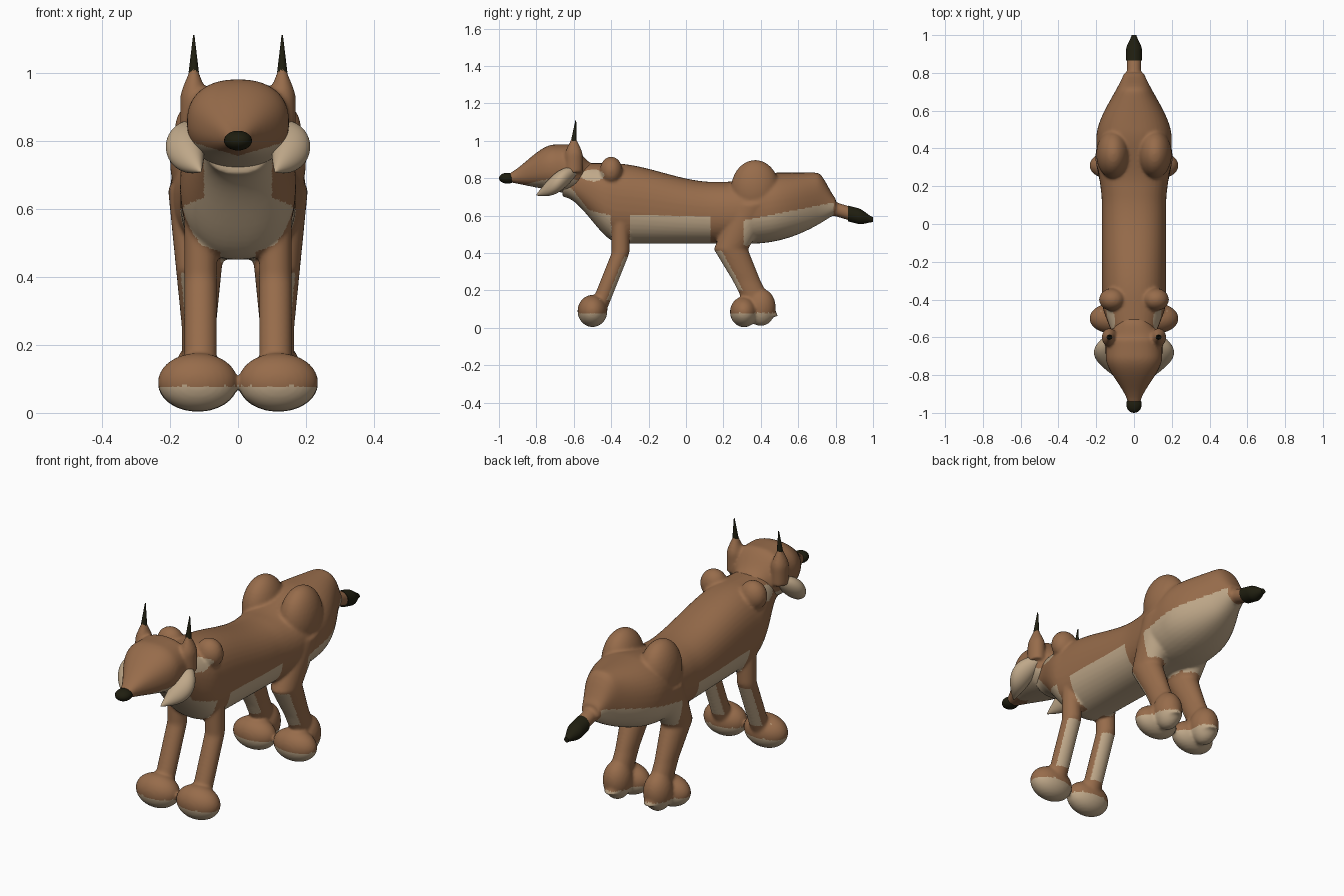
import bpy
import bmesh
from math import cos, sin, pi, copysign
from mathutils import Matrix

if "Cube" in bpy.data.objects:
    bpy.data.objects.remove(bpy.data.objects["Cube"])


def material(name, red, green, blue):
    mat = bpy.data.materials.new(name)
    mat.use_nodes = True
    color = (red, green, blue, 1)
    mat.diffuse_color = color
    mat.node_tree.nodes["Principled BSDF"].inputs["Base Color"].default_value = color
    return mat


brown = material("brown fur", .31, .15, .07)
cream = material("cream fur", .52, .39, .25)
black = material("black", .014, .013, .005)


def ease(start, end, value):
    """Smooth ramp from zero at start to one at end."""
    t = min(max((value - start) / (end - start), 0), 1)
    return t * t * (3 - 2 * t)


def loft(bm, start, end, shape, axis="y", side=1, power=2, sides=40, steps=40):
    """Sweep along an axis; shape(position) gives x, other centre, x radius, other radius."""
    def rounded(value):
        return copysign(abs(value) ** (2 / power), value)

    rings = []
    for step in range(steps + 1):
        place = start + (end - start) * step / steps
        x, other, x_radius, other_radius = shape(place)
        ring = []
        for k in range(sides):
            angle = 2 * pi * k / sides
            u = side * (x + x_radius * rounded(cos(angle)))
            v = other + other_radius * rounded(sin(angle))
            ring.append(bm.verts.new((u, place, v) if axis == "y" else (u, v, place)))
        rings.append(ring)
    for low, high in zip(rings, rings[1:]):
        for k in range(sides):
            bm.faces.new((low[k - 1], low[k], high[k], high[k - 1]))
    bm.faces.new(rings[0])
    bm.faces.new(rings[-1])


def ball(bm, center, radii, side=1):
    x, y, z = center
    matrix = Matrix.Translation((side * x, y, z)) @ Matrix.Diagonal((*radii, 1))
    bmesh.ops.create_uvsphere(bm, u_segments=28, v_segments=18, radius=1, matrix=matrix)


def finish(bm, name, materials, rule=None):
    """Make the object; parts given a colour rule are first fused into one skin."""
    bmesh.ops.recalc_face_normals(bm, faces=bm.faces)
    mesh = bpy.data.meshes.new(name)
    bm.to_mesh(mesh)
    bm.free()
    part = bpy.data.objects.new(name, mesh)
    bpy.context.collection.objects.link(part)
    bpy.ops.object.select_all(action="DESELECT")
    part.select_set(True)
    bpy.context.view_layer.objects.active = part
    if rule:
        fuse = part.modifiers.new("fuse", "REMESH")
        fuse.mode, fuse.voxel_size = "VOXEL", .008
        soften = part.modifiers.new("soften", "SMOOTH")
        soften.factor, soften.iterations = .5, 6
        for modifier in ("fuse", "soften"):
            bpy.ops.object.modifier_apply(modifier=modifier)
    part.data.materials.clear()
    for mat in materials:
        part.data.materials.append(mat)
    if rule:
        for face in part.data.polygons:
            face.material_index = int(rule(face.center, face.normal))
    bpy.ops.object.shade_smooth_by_angle(angle=pi / 3)


# Cross-section rules
def torso(y):
    bottom = .45 + .25 * ease(-.35, -.66, y) + .8 * max(0, y - .35) ** 2
    top = .88 - .1 * ease(-.4, .15, y) + .05 * ease(.2, .5, y) - .15 * ease(.7, .82, y)
    width = .1 + .07 * ease(-.66, -.4, y) + .03 * ease(.1, .4, y) - .17 * ease(.45, .9, y)
    return 0, (bottom + top) / 2, width, (top - bottom) / 2


def head(y):
    bottom = .72 + .2 * abs(y + .65)
    top = .98 - .17 * ease(-.7, -1, y) - .1 * ease(-.62, -.5, y)
    width = .03 + .12 * ease(-.97, -.7, y) - .07 * ease(-.62, -.5, y)
    return 0, (bottom + top) / 2, width, (top - bottom) / 2


def fore_leg(z):
    return .11, -.35 - .4 * max(0, .4 - z), .048, .048


def hind_leg(z):
    flare = max(0, z - .25)
    return .115, .24 + .5 * abs(.42 - z), .05 + flare / 10, .074 + flare / 10


def tail_base(y):
    radius = .038 + .2 * max(0, .8 - y)
    return 0, .61 + .3 * (.88 - y), radius, radius


def tail_end(y):
    radius = .042 - .03 * ease(.92, 1.01, y)
    return 0, .61 - .25 * (y - .87), radius, radius


def ear(z):
    radius = .04 - .03 * ease(.92, 1.03, z)
    return .13, -.6, radius, 1.2 * radius


def tuft(z):
    radius = .002 + .12 * (1.11 - z)
    return .13, -.6 + (z - 1) / 10, radius, radius


def cheek(y):
    swell = sin(pi * (y + .8) / .24)
    radius = .003 + .054 * swell
    return .11 + .045 * swell, .71 + .6 * (y + .8), radius, radius


# Colour rules: true means cream
def body_rule(center, normal):
    x, y, z = abs(center.x), center.y, center.z
    if z < .08:  # soles
        return True
    if z < .44:  # stripes behind the fore legs and before the hind legs
        if y < 0:
            return .15 < z < .38 and normal.y > .55
        return .2 < z < .41 and normal.y < -.45
    if (y + .5) ** 2 + 4 * (z - .815) ** 2 < .004 and x > .05:  # neck patch
        return True
    if y < -.4:  # chest
        return z < .5 - y / 4 or (x < .1 and z < .76)
    if y < -.3 or .13 < y < .31:  # tops of the legs
        return x < .05 and z < .6
    if y < .2:  # belly
        return z < .6
    return z < .575 + (y - .31) / 5 and y < .79


def head_rule(center, normal):
    return center.z < .755 + .3 * abs(center.x)


# Body
body = bmesh.new()
loft(body, -.66, .8, torso, power=2.3, steps=80)
loft(body, .72, .89, tail_base)
for side in (-1, 1):
    loft(body, .06, .64, fore_leg, "z", side)
    loft(body, .06, .66, hind_leg, "z", side)
    ball(body, (.118, -.5, .09), (.118, .08, .086), side)  # front paw
    ball(body, (.118, .31, .085), (.118, .075, .082), side)  # hind paw
    ball(body, (.118, .4, .11), (.07, .08, .1), side)  # heel
    ball(body, (.11, .37, .74), (.09, .13, .157), side)  # haunch
    ball(body, (.115, -.4, .84), (.07, .06, .075), side)  # shoulder
finish(body, "body", [brown, cream], body_rule)

# Head and ears
skull = bmesh.new()
loft(skull, -.95, -.5, head, power=2.3)
for side in (-1, 1):
    loft(skull, .83, 1.03, ear, "z", side)
finish(skull, "head", [brown, cream], head_rule)

# Nose and tail tip
nose = bmesh.new()
ball(nose, (0, -.955, .8), (.041, .045, .029))
finish(nose, "nose", [black])
tip = bmesh.new()
loft(tip, .865, 1, tail_end)
finish(tip, "tail_tip", [black])

# Cheek ruffs and ear tufts
for side, label in ((1, "left"), (-1, "right")):
    ruff = bmesh.new()
    loft(ruff, -.8, -.56, cheek, side=side)
    finish(ruff, label + "_cheek", [cream])
    spike = bmesh.new()
    loft(spike, 1, 1.11, tuft, "z", side, sides=12, steps=4)
    finish(spike, label + "_ear_tuft", [black])
